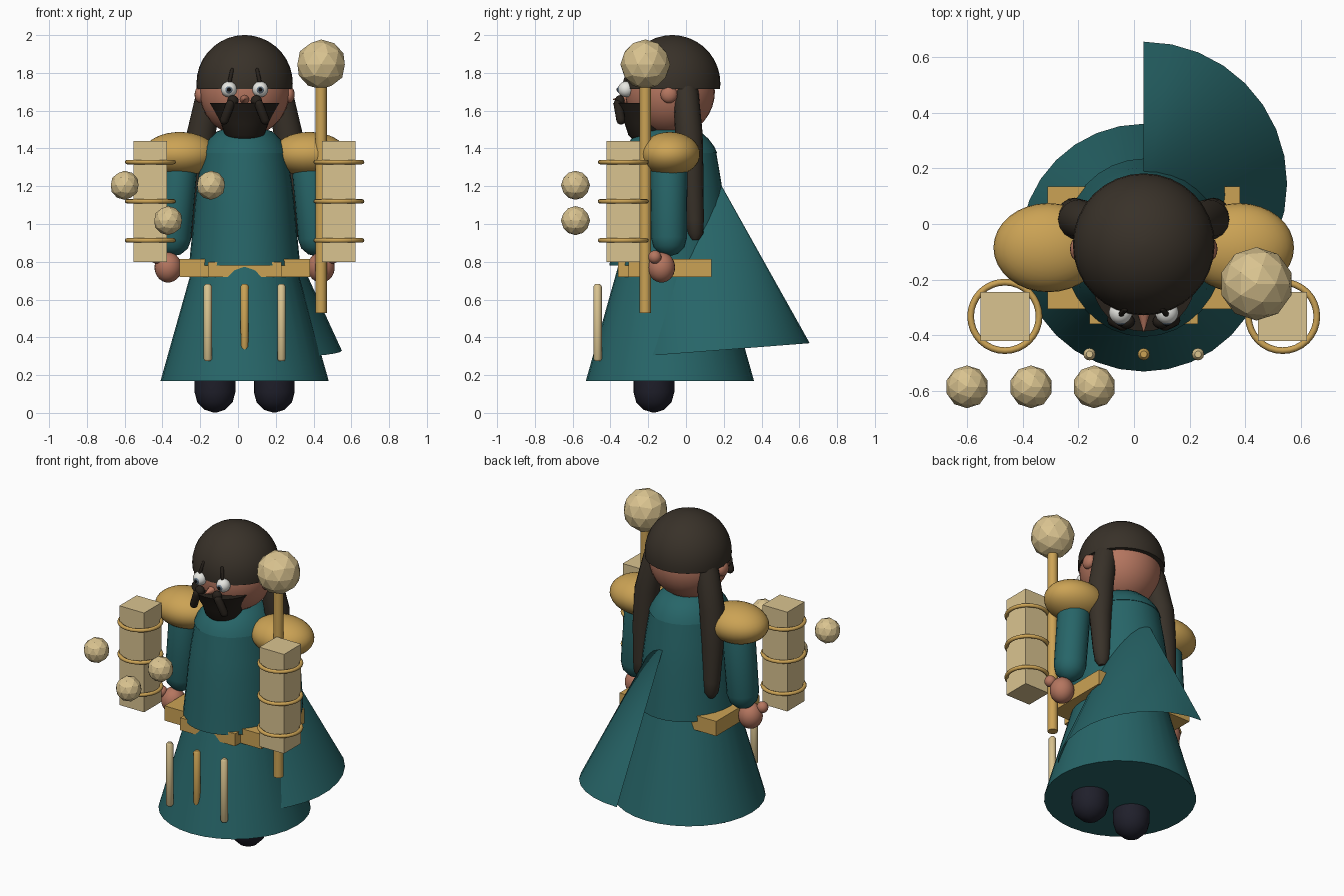
import bpy, bmesh, math
from mathutils import Vector, Matrix

if "Cube" in bpy.data.objects:
    bpy.data.objects.remove(bpy.data.objects["Cube"])

CX, CY = 0.035, -0.085      # body axis


def mat(name, r, g, b):
    m = bpy.data.materials.new(name)
    m.diffuse_color = (r, g, b, 1)
    m.use_nodes = True
    m.node_tree.nodes["Principled BSDF"].inputs["Base Color"].default_value = m.diffuse_color
    return m


TEAL = mat("teal cloth", .020, .130, .138)
GOLD = mat("gold", .60, .365, .09)
TAN = mat("pale wood", .70, .55, .28)
HAIR = mat("dark brown", .040, .031, .022)
BEARD = mat("beard brown", .020, .015, .011)
SKIN = mat("skin", .46, .18, .115)
BOOT = mat("boot", .014, .014, .024)
WHITE = mat("eye white", .82, .82, .78)
IRIS = mat("iris grey", .15, .20, .26)
BLACK = mat("pupil black", .004, .004, .004)


def finish(bm, name, material, smooth=True):
    bmesh.ops.recalc_face_normals(bm, faces=bm.faces)
    me = bpy.data.meshes.new(name)
    bm.to_mesh(me)
    bm.free()
    ob = bpy.data.objects.new(name, me)
    bpy.context.collection.objects.link(ob)
    me.materials.append(material)
    if smooth:
        bpy.ops.object.select_all(action='DESELECT')
        ob.select_set(True)
        bpy.context.view_layer.objects.active = ob
        bpy.ops.object.shade_smooth_by_angle(angle=math.radians(40))
    return ob


def ball(name, c, r, material, seg=24):
    r = r if isinstance(r, tuple) else (r, r, r)
    bm = bmesh.new()
    bmesh.ops.create_uvsphere(bm, u_segments=seg, v_segments=seg // 2 + 2, radius=1,
                              matrix=Matrix.LocRotScale(Vector(c), None, Vector(r)))
    return finish(bm, name, material)


def orb(name, c, r):
    bm = bmesh.new()
    bmesh.ops.create_icosphere(bm, subdivisions=2, radius=r, matrix=Matrix.Translation(c))
    return finish(bm, name, TAN, smooth=False)


def box(name, c, size, material):
    bm = bmesh.new()
    bmesh.ops.create_cube(bm, size=1, matrix=Matrix.LocRotScale(Vector(c), None, Vector(size)))
    return finish(bm, name, material, smooth=False)


def loft(name, rings, material, seg=16, cap=True):
    """Join circles given as (centre, radius x, radius y, axis); ends are capped."""
    bm = bmesh.new()
    loops = []
    for c, rx, ry, axis in rings:
        q = Vector((0, 0, 1)).rotation_difference(Vector(axis))
        loops.append([bm.verts.new(Vector(c) + q @ Vector((rx * math.cos(a), ry * math.sin(a), 0)))
                      for a in (2 * math.pi * i / seg for i in range(seg))])
    for a, b in zip(loops, loops[1:]):
        for i in range(seg):
            j = (i + 1) % seg
            bm.faces.new((a[i], a[j], b[j], b[i]))
    if cap:
        bm.faces.new(loops[0])
        bm.faces.new(loops[-1])
    return finish(bm, name, material)


def lathe(name, x, y, profile, material, sx=1, seg=32):
    return loft(name, [((x, y, z), r * sx, r, (0, 0, 1)) for r, z in profile], material, seg)


def capsule(name, a, b, ra, rb, material, seg=16):
    """Rounded rod from a to b; radii may differ."""
    a, b = Vector(a), Vector(b)
    d = (b - a).normalized()
    rings = []
    angles = [math.radians(t) for t in (85, 60, 30, 0)]
    for t in angles:
        rings.append((a - d * ra * math.sin(t), ra * math.cos(t), ra * math.cos(t), d))
    for t in reversed(angles):
        rings.append((b + d * rb * math.sin(t), rb * math.cos(t), rb * math.cos(t), d))
    return loft(name, rings, material, seg)


# Robe: flared skirt, torso and rounded collar
lathe("skirt", CX, CY, [(.445, .17), (.262, .82)], TEAL)
lathe("torso", CX, CY, [(.32, .78), (.302, .95), (.288, 1.1), (.272, 1.22), (.245, 1.38)], TEAL, .92)
lathe("collar", CX, CY, [(.25, 1.375), (.235, 1.41), (.205, 1.45), (.16, 1.49), (.09, 1.51)], TEAL, .92)

# Half cone cape, open on one side, tilted slightly backwards
bm = bmesh.new()
tip = bm.verts.new((CX, .05, 1.45))
rim = []
for i in range(17):
    a = math.radians(-90 + 180 * i / 16)
    y = .145 + .51 * math.sin(a)
    rim.append(bm.verts.new((CX + .515 * math.cos(a), y, .318 + .078 * y)))
for p, q in zip(rim, rim[1:]):
    bm.faces.new((tip, p, q))
finish(bm, "cape", TEAL)

# Belt and buckle
box("belt", (CX, CY, .768), (.69, .44, .095), GOLD)
box("buckle", (CX, -.29, .76), (.39, .14, .08), GOLD)

# Rods hanging in front of the skirt
for x in (CX - .195, CX + .195):
    lathe("hanging_rod", x, -.468, [(.015, .275), (.022, .285), (.022, .67), (.012, .683)], TAN, seg=12)
lathe("hanging_spike", CX, -.468, [(.006, .31), (.02, .35), (.022, .67), (.012, .683)], GOLD, seg=12)

# Mirrored limbs, hair locks and face parts
for s in (-1, 1):
    capsule("boot", (CX + s * .157, -.17, .11), (CX + s * .157, -.17, .32), .108, .108, BOOT, 24)
    ball("shoulder_pad", (CX + s * .343, CY, 1.37), (.197, .16, .117), GOLD, 32)
    capsule("sleeve", (CX + s * .345, -.09, 1.33), (CX + s * .378, -.09, .925), .098, .095, TEAL, 20)
    ball("hand", (CX + s * .405, -.13, .77), (.072, .072, .08), SKIN)
    ball("thumb", (CX + s * .465, -.165, .825), .035, SKIN, 16)
    ball("ear", (CX + s * .235, -.09, 1.685), (.03, .045, .045), SKIN, 16)

    path = [(.16, -.01, 1.78, .06), (.185, .0, 1.70, .07), (.23, .015, 1.48, .077), (.247, .03, 1.25, .066),
            (.25, .045, 1.02, .052), (.25, .05, .95, .044), (.25, .05, .915, .02)]
    loft("hair_lock", [((CX + s * o, y, z), r * .95, r, (0, 0, -1)) for o, y, z, r in path], HAIR)

    ex = CX + s * .083
    ball("eye", (ex, -.318, 1.713), .042, WHITE)
    ball("iris", (ex, -.349, 1.711), (.021, .015, .021), IRIS, 16)
    ball("pupil", (ex, -.357, 1.711), (.012, .011, .012), BLACK, 12)
    capsule("eyebrow", (CX + s * .082, -.325, 1.745), (CX + s * .066, -.305, 1.815), .01, .01, BEARD, 10)
    ball("moustache_top", (CX + s * .062, -.35, 1.652), (.03, .026, .03), BEARD, 16)
    capsule("moustache_droop", (CX + s * .075, -.36, 1.635), (CX + s * .108, -.345, 1.55),
            .024, .024, BEARD, 12)

# Head, hair cap, nose and beard
ball("head", (CX, CY, 1.70), .238, SKIN, 32)
R = .255
cap = [(R * math.cos(math.radians(t)), 1.745 + R * math.sin(math.radians(t)))
       for t in (-7, 0, 10, 20, 30, 40, 50, 60, 70, 80, 88)]
lathe("hair_cap", CX, -.073, cap, HAIR)
loft("nose", [((CX, -.30, 1.66), .029, .029, (0, -1, 0)), ((CX, -.387, 1.66), .002, .002, (0, -1, 0))], SKIN, 12)
lathe("beard", CX, -.20, [(.186, 1.64), (.124, 1.53), (.105, 1.47), (.07, 1.435), (.02, 1.425)], BEARD)

# Staff with a faceted head
lathe("staff", .44, -.215, [(.03, .53), (.03, 1.76)], GOLD, seg=16)
orb("staff_orb", (.44, -.215, 1.845), .132)

# Ringed square posts on both sides
for s in (-1, 1):
    px = CX + s * .499
    box("post", (px, -.332, 1.12), (.176, .176, .64), TAN)
    for z in (1.328, 1.12, .913):
        bpy.ops.mesh.primitive_torus_add(location=(px, -.332, z), major_radius=.123, minor_radius=.012,
                                         major_segments=32, minor_segments=8)
        ring = bpy.context.object
        ring.name = "post_ring"
        ring.data.materials.append(GOLD)
        bpy.ops.object.shade_smooth_by_angle(angle=math.radians(60))

# Floating faceted balls
for x, z in ((-.60, 1.205), (-.143, 1.205), (-.37, 1.018)):
    orb("floating_ball", (x, -.585, z), .077)
